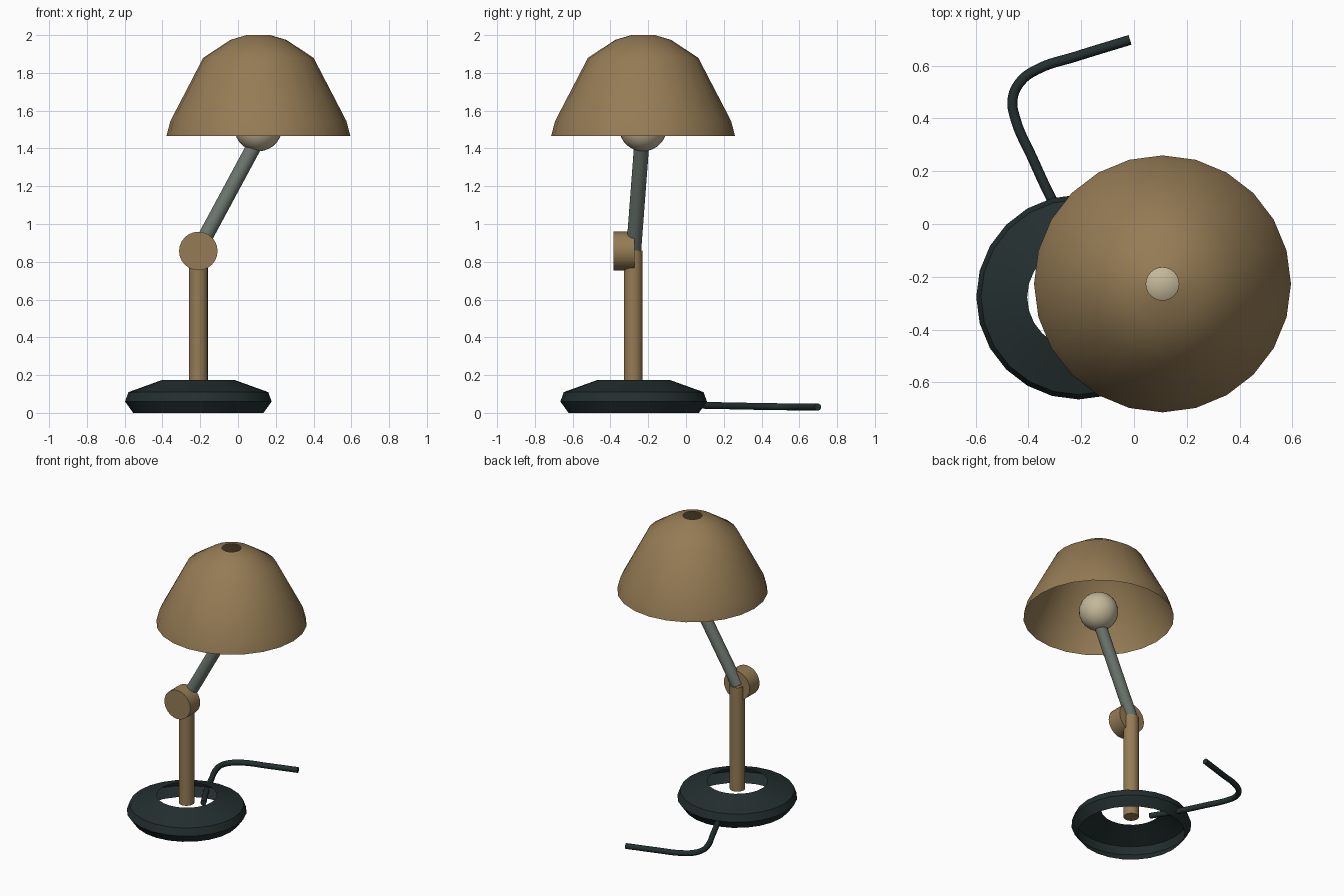
import bpy, bmesh, math
from mathutils import Vector

if "Cube" in bpy.data.objects:
    bpy.data.objects.remove(bpy.data.objects["Cube"])


def material(name, rgb):
    m = bpy.data.materials.new(name)
    m.diffuse_color = (*rgb, 1)
    m.use_nodes = True
    m.node_tree.nodes["Principled BSDF"].inputs["Base Color"].default_value = m.diffuse_color
    return m


TAN = material("tan_metal", (0.30, 0.20, 0.09))
DARK = material("dark_green", (0.017, 0.028, 0.028))
GREY = material("grey_green", (0.15, 0.18, 0.155))
CREAM = material("cream_glass", (0.55, 0.48, 0.32))


def finish(obj, name, mat, angle):
    obj.name = name
    obj.data.materials.clear()
    obj.data.materials.append(mat)
    bpy.ops.object.select_all(action='DESELECT')
    obj.select_set(True)
    bpy.context.view_layer.objects.active = obj
    bpy.ops.object.shade_smooth_by_angle(angle=math.radians(angle))


def lathe(name, centre, profile, mat, sides=24):
    """Open thin shell: spin (radius, z) points, listed bottom to top."""
    bm = bmesh.new()
    rings = [[bm.verts.new((centre[0] + r * math.cos(2 * math.pi * i / sides),
                            centre[1] + r * math.sin(2 * math.pi * i / sides), z))
              for i in range(sides)] for r, z in profile]
    for a, b in zip(rings, rings[1:]):
        for i in range(sides):
            j = (i + 1) % sides
            bm.faces.new((a[i], a[j], b[j], b[i]))
    mesh = bpy.data.meshes.new(name)
    bm.to_mesh(mesh)
    bm.free()
    obj = bpy.data.objects.new(name, mesh)
    bpy.context.collection.objects.link(obj)
    finish(obj, name, mat, 40)


def rod(name, start, end, radius, mat, sides=24):
    """Capped cylinder between two points."""
    a, b = Vector(start), Vector(end)
    bpy.ops.mesh.primitive_cylinder_add(vertices=sides, radius=radius,
                                        depth=(b - a).length, location=(a + b) / 2)
    obj = bpy.context.object
    obj.rotation_euler = (b - a).to_track_quat('Z', 'Y').to_euler()
    finish(obj, name, mat, 40)


# Hollow ring base, open above and below
lathe("base", (-0.21, -0.277),
      [(0.345, 0), (0.388, 0.06), (0.37, 0.11), (0.195, 0.173)], DARK)

# Upright post, elbow disc and slanted arm
rod("post", (-0.21, -0.279, 0.12), (-0.21, -0.279, 0.86), 0.05, TAN)
rod("elbow_joint", (-0.21, -0.383, 0.857), (-0.21, -0.272, 0.857), 0.102, TAN)
rod("arm", (-0.212, -0.277, 0.86), (0.095, -0.234, 1.43), 0.04, GREY)

# Bulb and the open shade around it
bpy.ops.mesh.primitive_uv_sphere_add(segments=24, ring_count=14, radius=0.127,
                                     location=(0.107, -0.228, 1.512))
finish(bpy.context.object, "bulb", CREAM, 40)
lathe("lamp_shade", (0.108, -0.227),
      [(0.487, 1.465), (0.466, 1.545), (0.292, 1.88), (0.147, 1.975), (0.062, 2.0)], TAN)

# Power cable lying on the ground behind the base
path = [(-0.21, -0.09, 0.045), (-0.315, 0.10, 0.04), (-0.385, 0.25, 0.037),
        (-0.45, 0.40, 0.034), (-0.46, 0.475, 0.033), (-0.43, 0.54, 0.032),
        (-0.365, 0.587, 0.032), (-0.22, 0.635, 0.031), (-0.015, 0.698, 0.031)]
curve = bpy.data.curves.new("cable", 'CURVE')
curve.dimensions = '3D'
curve.bevel_depth = 0.019
curve.bevel_resolution = 3
curve.resolution_u = 6
curve.use_fill_caps = True
spline = curve.splines.new('BEZIER')
spline.bezier_points.add(len(path) - 1)
for point, co in zip(spline.bezier_points, path):
    point.co = co
    point.handle_left_type = point.handle_right_type = 'AUTO'
cable = bpy.data.objects.new("cable", curve)
bpy.context.collection.objects.link(cable)
bpy.ops.object.select_all(action='DESELECT')
cable.select_set(True)
bpy.context.view_layer.objects.active = cable
bpy.ops.object.convert(target='MESH')
finish(bpy.context.object, "cable", DARK, 50)
